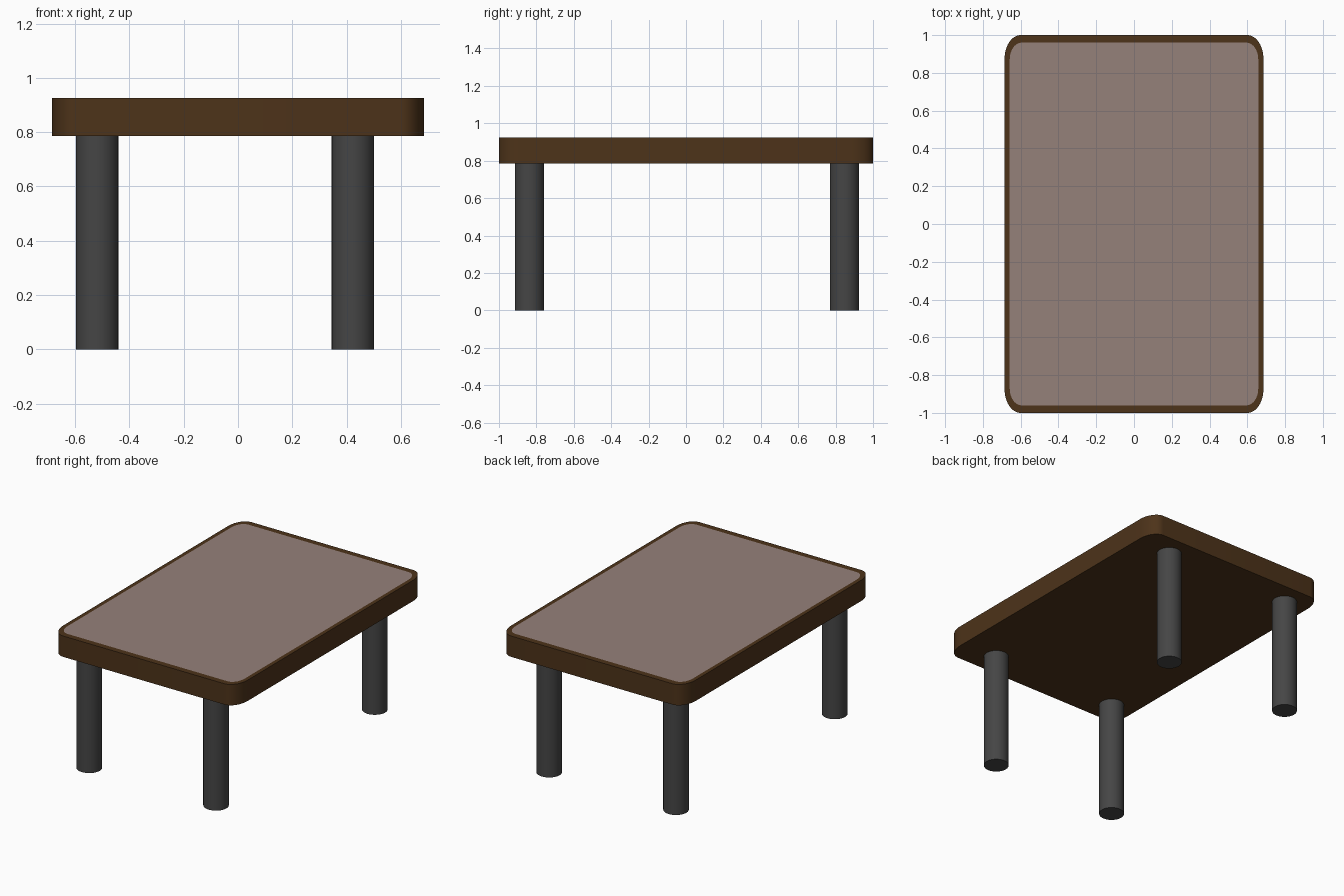
import bpy, bmesh, math

if "Cube" in bpy.data.objects:
    bpy.data.objects.remove(bpy.data.objects["Cube"])

Z_BOTTOM, Z_TOP = 0.785, 0.925


def material(name, rgb):
    m = bpy.data.materials.new(name)
    m.diffuse_color = (*rgb, 1.0)
    m.use_nodes = True
    m.node_tree.nodes["Principled BSDF"].inputs["Base Color"].default_value = m.diffuse_color
    return m


wood = material("wood", (0.074, 0.033, 0.010))
inlay = material("inlay", (0.30, 0.22, 0.195))
metal = material("dark_metal", (0.06, 0.06, 0.06))


def finish(obj, mat, angle=40):
    obj.data.materials.append(mat)
    bpy.ops.object.select_all(action='DESELECT')
    obj.select_set(True)
    bpy.context.view_layer.objects.active = obj
    bpy.ops.object.shade_smooth_by_angle(angle=math.radians(angle))


def outline(hx, hy, rx, ry, steps=12):
    """Rectangle with elliptical rounded corners, counter-clockwise."""
    pts = []
    for q, (sx, sy) in enumerate([(1, 1), (-1, 1), (-1, -1), (1, -1)]):
        for i in range(steps + 1):
            a = math.radians(90 * (q + i / steps))
            pts.append((sx * (hx - rx) + rx * math.cos(a),
                        sy * (hy - ry) + ry * math.sin(a)))
    return pts


def ring(bm, pts, z):
    return [bm.verts.new((x, y, z)) for x, y in pts]


def bridge(bm, a, b):
    n = len(a)
    for i in range(n):
        j = (i + 1) % n
        bm.faces.new((a[i], a[j], b[j], b[i]))


def to_object(bm, name, mat):
    mesh = bpy.data.meshes.new(name)
    bm.to_mesh(mesh)
    bm.free()
    obj = bpy.data.objects.new(name, mesh)
    bpy.context.collection.objects.link(obj)
    finish(obj, mat)


outer = outline(0.685, 1.0, 0.085, 0.125)
inner = outline(0.658, 0.96, 0.062, 0.09)

# wooden tabletop: closed underside, sides and a top rim around the panel
bm = bmesh.new()
low = ring(bm, outer, Z_BOTTOM)
high = ring(bm, outer, Z_TOP)
rim = ring(bm, inner, Z_TOP)
bm.faces.new(low[::-1])
bridge(bm, low, high)
bridge(bm, high, rim)
to_object(bm, "tabletop_frame", wood)

# panel set flush inside the rim
bm = bmesh.new()
bm.faces.new(ring(bm, inner, Z_TOP))
to_object(bm, "tabletop_panel", inlay)

# four round legs
for side, x in (("left", -0.519), ("right", 0.423)):
    for end, y in (("front", -0.837), ("back", 0.847)):
        bpy.ops.mesh.primitive_cylinder_add(
            vertices=32, radius=0.078, depth=Z_BOTTOM,
            location=(x, y, Z_BOTTOM / 2))
        leg = bpy.context.object
        leg.name = f"{end}_{side}_leg"
        finish(leg, metal)
